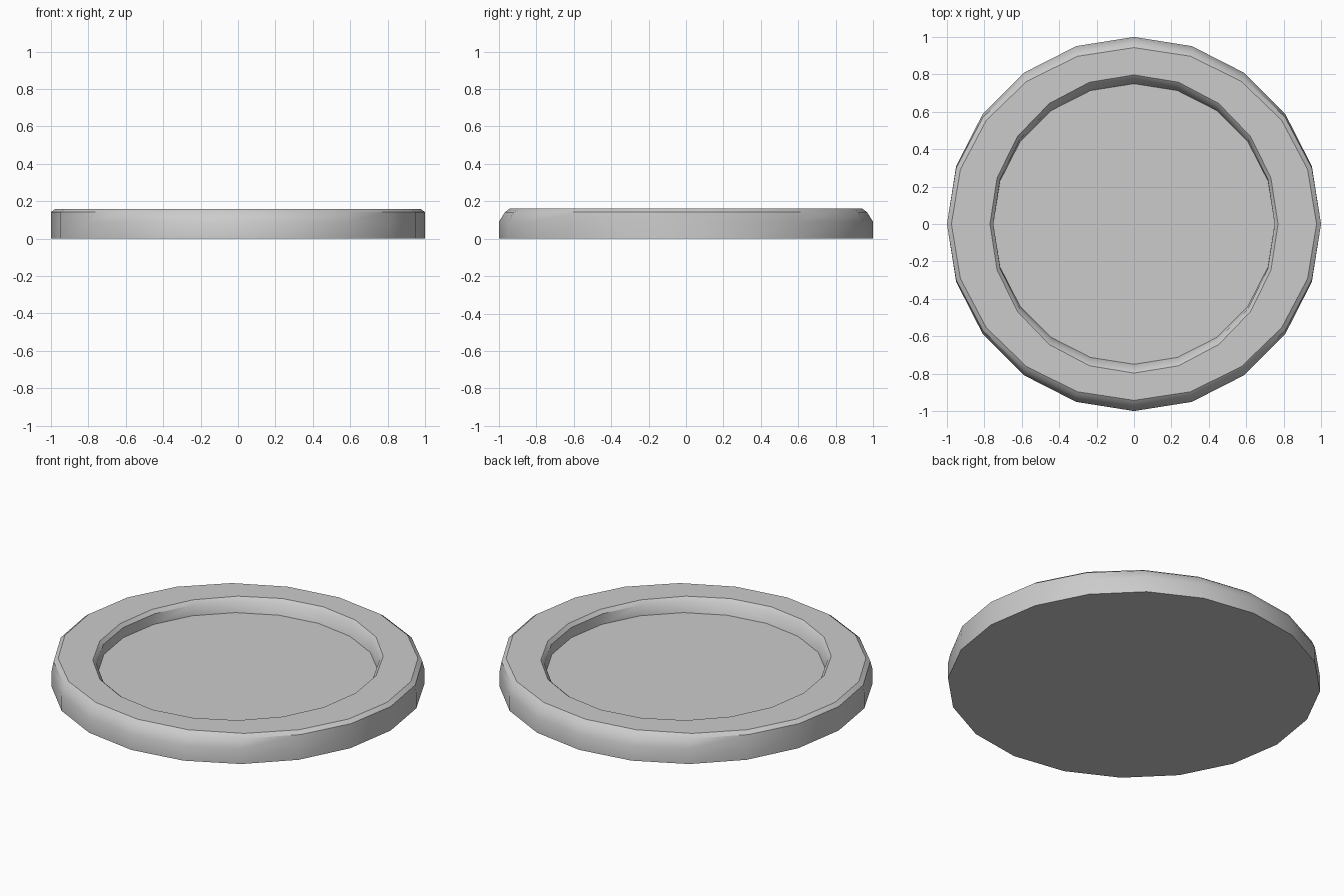
import bpy, bmesh
from math import sin, cos, pi, radians

if "Cube" in bpy.data.objects:
    bpy.data.objects.remove(bpy.data.objects["Cube"])

SIDES = 20
# Profile rings from base, over the rim, down to the recessed floor: (radius x, radius y, z)
RINGS = [
    (1.0, 1.0, 0.0),
    (1.0, 1.0, 0.09),
    (1.0, 0.967, 0.142),
    (0.976, 0.943, 0.16),
    (0.77, 0.797, 0.16),
    (0.752, 0.774, 0.14),
    (0.752, 0.75, 0.08),
]

bm = bmesh.new()
loops = []
for rx, ry, z in RINGS:
    loops.append([bm.verts.new((rx * cos(2 * pi * i / SIDES), ry * sin(2 * pi * i / SIDES), z))
                  for i in range(SIDES)])

# Walls, chamfers and rim
for a, b in zip(loops, loops[1:]):
    for i in range(SIDES):
        j = (i + 1) % SIDES
        bm.faces.new((a[i], a[j], b[j], b[i]))

# Underside and recessed floor
bm.faces.new(loops[0][::-1])
bm.faces.new(loops[-1])
bmesh.ops.recalc_face_normals(bm, faces=bm.faces)

mesh = bpy.data.meshes.new("round_tray")
bm.to_mesh(mesh)
bm.free()
tray = bpy.data.objects.new("round_tray", mesh)
bpy.context.collection.objects.link(tray)

# Smooth around the ring, crisp at the chamfers
bpy.context.view_layer.objects.active = tray
tray.select_set(True)
bpy.ops.object.shade_smooth_by_angle(angle=radians(35))
